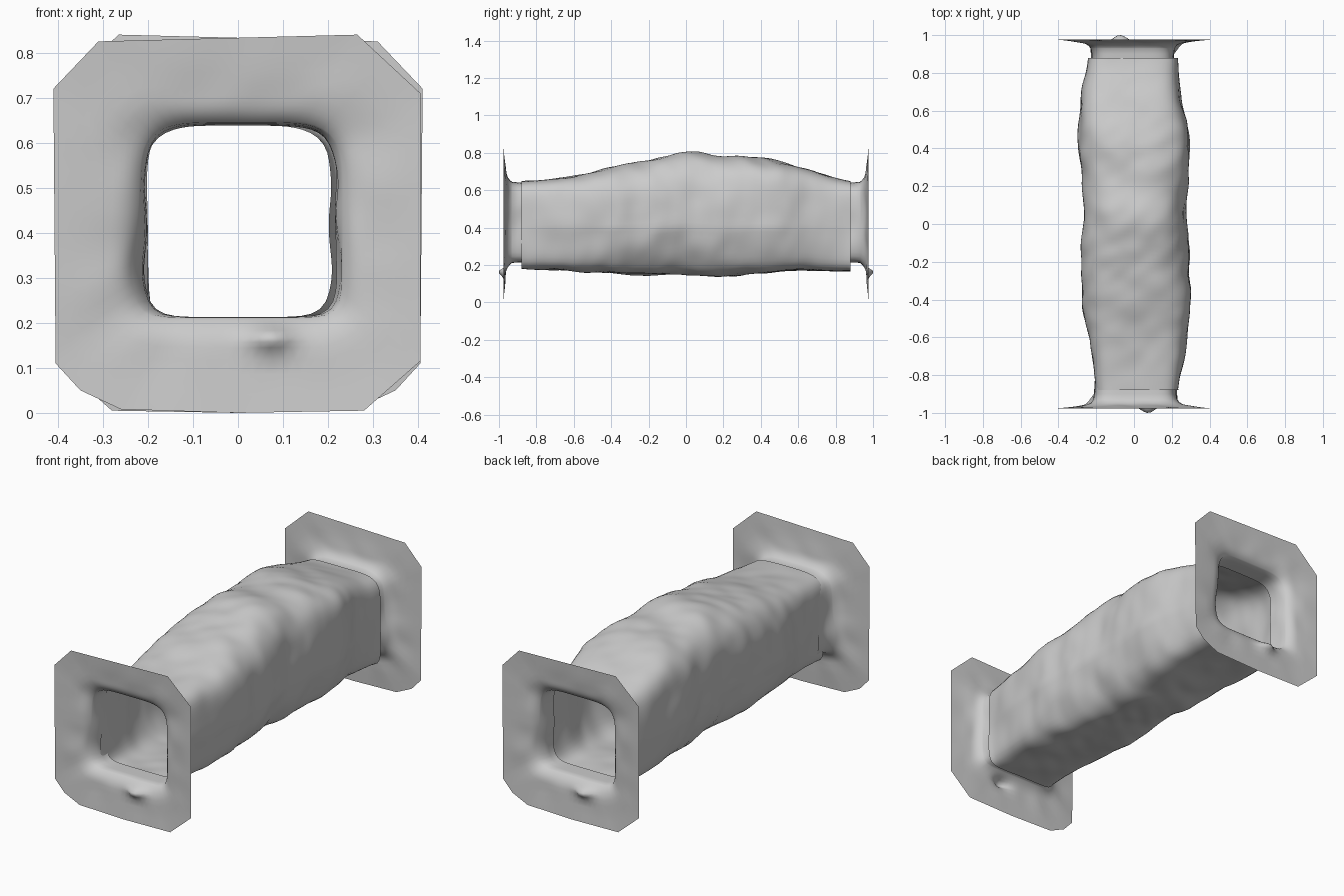
import bpy, bmesh, math
from mathutils import Vector, noise

if "Cube" in bpy.data.objects:
    bpy.data.objects.remove(bpy.data.objects["Cube"])

SEG = 88


def curve(table, y):
    """Smooth (Catmull-Rom) lookup in evenly spaced samples over y = -0.88..0.88."""
    u = (y + 0.88) / 1.76 * (len(table) - 1)
    i = max(0, min(len(table) - 2, int(u)))
    f = u - i
    p = [table[max(0, min(len(table) - 1, i + k))] for k in (-1, 0, 1, 2)]
    return p[1] + 0.5 * f * (p[2] - p[0] + f * (2*p[0] - 5*p[1] + 4*p[2] - p[3]
                             + f * (3*(p[1] - p[2]) + p[3] - p[0])))


def section(y, left, right, bottom, top, n_top, n_bottom):
    """Rounded-square ring (superellipse) with separate top and bottom corner sharpness."""
    ring = []
    for k in range(SEG):
        t = 2 * math.pi * k / SEG
        c, s = math.cos(t), math.sin(t)
        n = n_top if s >= 0 else n_bottom
        rad = (abs(c) ** n + abs(s) ** n) ** (-1 / n)
        ring.append(Vector(((left + right) / 2 + c * rad * (right - left) / 2, y,
                            (bottom + top) / 2 + s * rad * (top - bottom) / 2)))
    return ring


def loft(name, rings):
    bm = bmesh.new()
    vs = [[bm.verts.new(p) for p in ring] for ring in rings]
    for a, b in zip(vs, vs[1:]):
        for k in range(SEG):
            j = (k + 1) % SEG
            bm.faces.new((a[k], a[j], b[j], b[k]))
    me = bpy.data.meshes.new(name)
    bm.to_mesh(me)
    bm.free()
    ob = bpy.data.objects.new(name, me)
    bpy.context.collection.objects.link(ob)
    for p in me.polygons:
        p.use_smooth = True
    return ob


# Crumpled fabric tube: outline samples from front to back
LEFT = [-.205, -.23, -.272, -.282, -.265, -.278, -.293, -.285, -.245]
RIGHT = [.235, .275, .298, .295, .28, .285, .298, .25, .235]
TOP = [.65, .67, .715, .755, .805, .782, .77, .71, .65]
BOTTOM = [.178, .172, .16, .142, .145, .142, .163, .167, .165]
rings = []
ROWS = 90
for r in range(ROWS + 1):
    y = -0.88 + 1.76 * r / ROWS
    mid = 1 - (y / 0.88) ** 2
    ring = section(y, curve(LEFT, y), curve(RIGHT, y), curve(BOTTOM, y),
                   curve(TOP, y), 5.5 - 2.6 * mid, 8 - 3.8 * mid)
    out = []
    for p in ring:
        # lower walls pull inward towards the floor
        low = max(0, min(1, (0.40 - p.z) / 0.24))
        p.x *= 1 - 0.2 * low * mid ** 0.5
        d = Vector((p.x, 0, p.z - 0.43)).normalized()
        w = noise.noise(Vector((p.x * 4, (y + 0.6 * p.x) * 6, p.z * 4)))
        w += 0.5 * noise.noise(Vector((p.x * 8 + 7, (y - 0.5 * p.x) * 11, p.z * 8)))
        out.append(p + d * (0.015 * w * (0.3 + 0.7 * mid) - 0.002))
    rings.append(out)
loft("fabric_tube", rings)

# End collar: clipped-corner plate flowing into a short neck
OUTLINE = [(-.31, .825), (.265, .84), (.405, .71), (.405, .115), (.28, .005),
           (0, 0), (-.26, .008), (-.35, .05), (-.405, .11), (-.41, .72)]
CENTRE = Vector((0.005, 0.43))


def outline_hit(d):
    """Distance from the collar centre to the plate outline along d."""
    best = 1.0
    for a, b in zip(OUTLINE, OUTLINE[1:] + OUTLINE[:1]):
        a, b = Vector(a) - CENTRE, Vector(b) - CENTRE
        e = b - a
        den = d.x * e.y - d.y * e.x
        if abs(den) < 1e-9:
            continue
        s = (a.x * e.y - a.y * e.x) / den
        u = (a.x * d.y - a.y * d.x) / den
        if s > 0 and -1e-6 <= u <= 1 + 1e-6:
            best = min(best, s)
    return best


inner = section(-0.93, -0.215, 0.23, 0.212, 0.645, 5, 9)
for p in inner:                                     # opening spreads near its lower left
    if p.x < 0:
        p.x -= 0.02 * math.exp(-((p.z - 0.32) / 0.1) ** 2)
outer = []
for p in inner:
    d = (Vector((p.x, p.z)) - CENTRE).normalized()
    q = CENTRE + d * outline_hit(d)
    outer.append(Vector((q.x, -0.976, q.y)))
for c in OUTLINE:                                   # keep the clipped corners crisp
    v = min(outer, key=lambda o: (Vector((o.x, o.z)) - Vector(c)).length)
    v.x, v.z = c

collar = []
for f in (1, .8, .6, .45, .32, .26, .2, .14, .09, .05, .02, 0):
    ring = []
    for a, b in zip(inner, outer):
        p = a.lerp(b, f)
        p.y = -0.976 + 0.014 * (1 - f) + 0.032 * (1 - f) ** 8
        p.y += 0.05 * f * (1 - f) ** 2 * noise.noise(Vector((p.x * 9, 3, p.z * 9)))
        # crease that pokes forward under the opening
        p.y -= 0.042 * math.exp(-((p.x - 0.075) / 0.045) ** 2 - ((p.z - 0.165) / 0.025) ** 2)
        p.y = max(p.y, -1.0)
        ring.append(p)
    collar.append(ring)
for y, g in ((-0.90, 0), (-0.87, .002), (-0.83, .004)):
    ring = section(y, -0.208 + g, 0.222 - g, 0.213, 0.642 - g, 5, 8)
    for p in ring:
        p.x += 0.012 * noise.noise(Vector((p.x * 8, y * 9, p.z * 8)))
    collar.append(ring)

front = loft("front_collar", collar)
back = bpy.data.objects.new("back_collar", front.data)
back.rotation_euler.z = math.pi
bpy.context.collection.objects.link(back)
